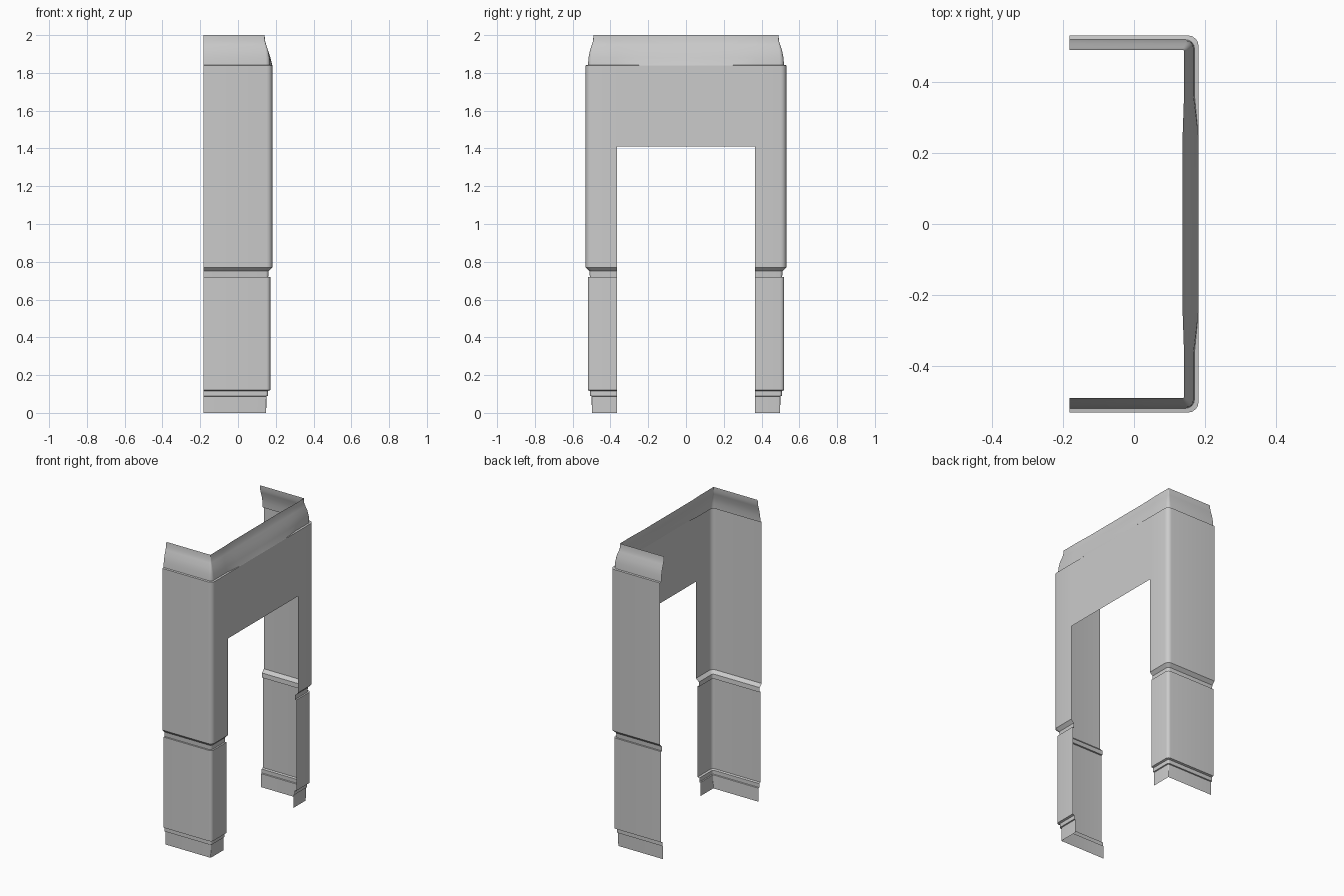
import bpy, bmesh
from math import sin, cos, pi

if "Cube" in bpy.data.objects:
    bpy.data.objects.remove(bpy.data.objects["Cube"])

HX, HY = 0.182, 0.531      # outer half sizes of the open U-shaped shell
LEG_Y = 0.365              # inner edge of the legs
LIP_Y = 0.25               # the collar ledge fades out inside this


def outline(inset, radius, middle_inset, with_middle):
    """Half of the U outline, from the open end to the centre line."""
    x, y = HX - inset, HY - inset
    pts = [(-HX, y)]
    for i in range(5):
        a = pi / 2 * (1 - i / 4)
        pts.append((x - radius + radius * cos(a), y - radius + radius * sin(a)))
    pts.append((x, LEG_Y))
    if with_middle:
        pts += [(HX - middle_inset, LIP_Y), (HX - middle_inset, 0)]
    return pts


def shell(name, profile, with_middle=False):
    """Sweep a vertical profile of (z, inset, corner radius[, middle inset])."""
    bm = bmesh.new()
    rows = []
    for z, inset, radius, *mid in profile:
        path = outline(inset, radius, mid[0] if mid else inset, with_middle)
        rows.append([bm.verts.new((x, y, z)) for x, y in path])
    for a, b in zip(rows, rows[1:]):
        for i in range(len(a) - 1):
            bm.faces.new((a[i + 1], a[i], b[i], b[i + 1]))
    mesh = bpy.data.meshes.new(name)
    bm.to_mesh(mesh)
    bm.free()
    obj = bpy.data.objects.new(name, mesh)
    bpy.context.collection.objects.link(obj)
    mirror = obj.modifiers.new("Mirror", 'MIRROR')
    mirror.use_axis = (False, True, False)
    bpy.ops.object.select_all(action='DESELECT')
    obj.select_set(True)
    bpy.context.view_layer.objects.active = obj
    bpy.ops.object.shade_smooth_by_angle(angle=0.61)
    return obj


# Foot and the small stepped band above it
shell("leg_feet", [(0, 0.033, 0.004), (0.088, 0.031, 0.006),
                   (0.09, 0.024, 0.012), (0.116, 0.024, 0.012)])

# Lower legs with the step below
shell("lower_legs", [(0.116, 0.024, 0.012), (0.12, 0.011, 0.02),
                     (0.72, 0.011, 0.02), (0.72, 0.022, 0.014)])

# Groove between lower and upper legs
shell("leg_grooves", [(0.72, 0.022, 0.014), (0.75, 0.02, 0.016),
                      (0.758, 0.012, 0.022), (0.77, 0, 0.03)])

# Upper legs up to the underside of the bridge
shell("upper_legs", [(0.77, 0, 0.03), (1.41, 0, 0.03)])

# Bridge and corner posts
shell("bridge", [(1.41, 0, 0.03), (1.84, 0, 0.03)], True)

# Curved collar with a ledge that fades out in the middle
shell("top_collar", [(1.84, 0, 0.03, 0), (1.842, 0.012, 0.024, 0.001),
                     (1.88, 0.015, 0.02, 0.010), (1.92, 0.023, 0.014, 0.023),
                     (1.95, 0.033, 0.01, 0.034), (1.97, 0.039, 0.007, 0.041),
                     (2.0, 0.041, 0.004, 0.045)], True)
